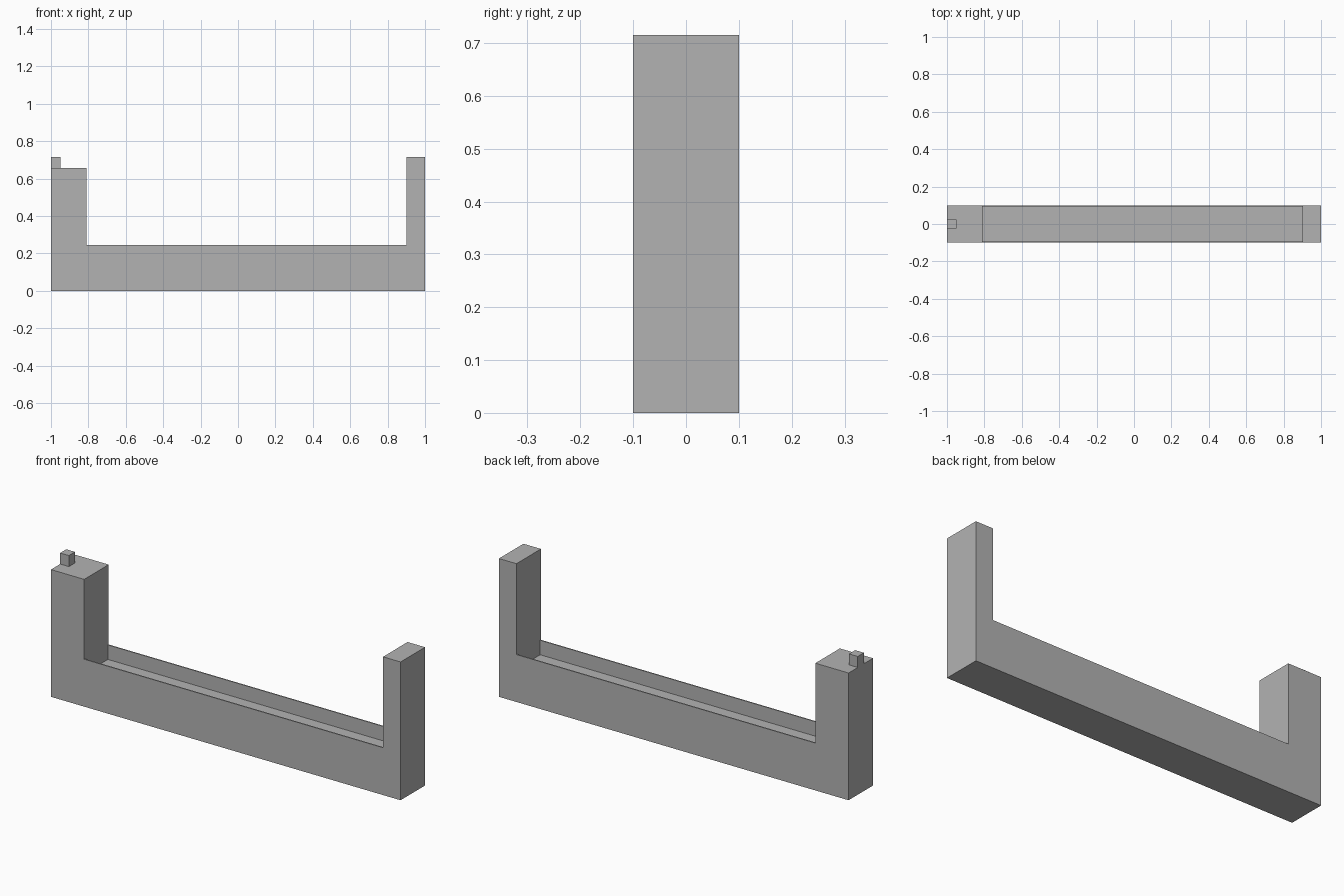
import bpy
import bmesh

cube = bpy.data.objects.get("Cube")
if cube:
    bpy.data.objects.remove(cube, do_unlink=True)

grey = bpy.data.materials.new("plain_grey")
grey.use_nodes = True
colour = (0.45, 0.45, 0.45, 1)
grey.diffuse_color = colour
grey.node_tree.nodes["Principled BSDF"].inputs["Base Color"].default_value = colour

HALF_DEPTH = 0.1
LEFT_FACE, RIGHT_FACE = -0.81, 0.9      # inner faces of the two posts
BASE_TOP, LEDGE_TOP, TOP = 0.245, 0.658, 0.715
WALL, FLOOR = 0.006, 0.17               # trough wall thickness and floor height


def finish(name, bm):
    bmesh.ops.recalc_face_normals(bm, faces=bm.faces)
    mesh = bpy.data.meshes.new(name)
    bm.to_mesh(mesh)
    bm.free()
    mesh.materials.append(grey)
    obj = bpy.data.objects.new(name, mesh)
    bpy.context.collection.objects.link(obj)
    return obj


def extrude_profile(name, points, y0, y1):
    """Extrude an x-z outline from y0 to y1."""
    bm = bmesh.new()
    face = bm.faces.new([bm.verts.new((x, y0, z)) for x, z in points])
    moved = bmesh.ops.extrude_face_region(bm, geom=[face])["geom"]
    verts = [v for v in moved if isinstance(v, bmesh.types.BMVert)]
    bmesh.ops.translate(bm, verts=verts, vec=(0, y1 - y0, 0))
    return finish(name, bm)


def rectangle(x0, x1, z0, z1):
    return [(x0, z0), (x1, z0), (x1, z1), (x0, z1)]


# Base with a tall narrow post and a lower wide post
frame = extrude_profile("frame", [
    (-1, 0), (1, 0), (1, TOP), (RIGHT_FACE, TOP), (RIGHT_FACE, BASE_TOP),
    (LEFT_FACE, BASE_TOP), (LEFT_FACE, LEDGE_TOP), (-1, LEDGE_TOP),
], -HALF_DEPTH, HALF_DEPTH)

# Trough sunk into the base between the posts
inner = HALF_DEPTH - WALL
cutter = extrude_profile("trough_cutter",
                         rectangle(LEFT_FACE, RIGHT_FACE, FLOOR, BASE_TOP + 0.1),
                         -inner, inner)
cutter.hide_render = True
cutter.hide_set(True)
cut = frame.modifiers.new("trough", "BOOLEAN")
cut.operation = "DIFFERENCE"
cut.solver = "EXACT"
cut.object = cutter

# Small square peg at the outer edge of the wide post
extrude_profile("peg", rectangle(-1, -0.95, LEDGE_TOP, TOP), -0.025, 0.025)
